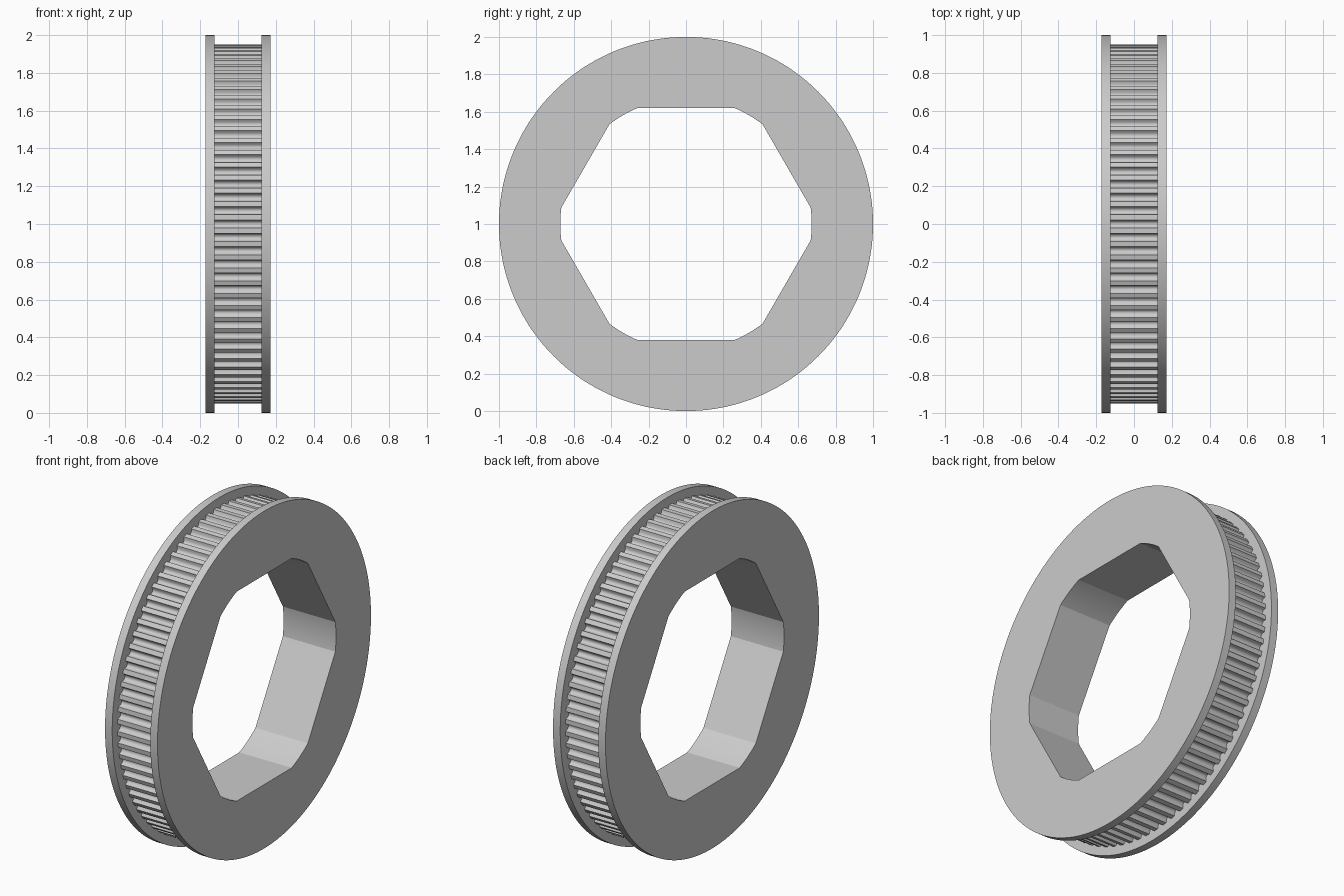
import bpy, bmesh
from math import sin, cos, pi, radians

cube = bpy.data.objects.get("Cube")
if cube:
    bpy.data.objects.remove(cube)

HALF, INNER = 0.172, 0.125      # outer and inner faces of the flanges
RIM, TIP, DEPTH = 1.0, 0.95, 0.027
FLAT, CORNER = 0.621, 0.672     # hexagonal bore with rounded corners
TEETH = 84

grey = bpy.data.materials.new("grey")
grey.use_nodes = True
colour = (0.6, 0.6, 0.6, 1)
grey.diffuse_color = colour
grey.node_tree.nodes["Principled BSDF"].inputs["Base Color"].default_value = colour


def ring_mesh(name, loops, closed, angle):
    """Skin a list of loops, each a list of (x, radius, angle from up)."""
    bm = bmesh.new()
    rows = [[bm.verts.new((x, r * sin(a), 1 + r * cos(a))) for x, r, a in loop]
            for loop in loops]
    n = len(rows[0])
    for k in range(len(rows) if closed else len(rows) - 1):
        a, b = rows[k], rows[(k + 1) % len(rows)]
        for i in range(n):
            j = (i + 1) % n
            bm.faces.new((a[i], a[j], b[j], b[i]))
    bmesh.ops.recalc_face_normals(bm, faces=bm.faces)
    mesh = bpy.data.meshes.new(name)
    bm.to_mesh(mesh)
    bm.free()
    mesh.materials.append(grey)
    obj = bpy.data.objects.new(name, mesh)
    bpy.context.collection.objects.link(obj)
    bpy.ops.object.select_all(action="DESELECT")
    obj.select_set(True)
    bpy.context.view_layer.objects.active = obj
    bpy.ops.object.shade_smooth_by_angle(angle=radians(angle))
    return obj


def bore(a):
    off = (a + pi / 6) % (pi / 3) - pi / 6
    return min(CORNER, FLAT / cos(off))


# Flanged spool: both flanges, core and hexagonal bore in one closed skin
angles = [2 * pi * i / 288 for i in range(288)]
section = [(-HALF, bore), (-HALF, RIM), (-INNER, RIM), (-INNER, 0.9),
           (INNER, 0.9), (INNER, RIM), (HALF, RIM), (HALF, bore)]
ring_mesh("flanged_spool",
          [[(x, r(a) if callable(r) else r, a) for a in angles] for x, r in section],
          True, 20)

# Toothed belt track: rounded grooves between narrow lands
pitch = 2 * pi / TEETH
groove = 0.62
track = []
for t in range(TEETH):
    for k in range(9):
        u = -1 + k / 4
        track.append(((t + u * groove / 2) * pitch,
                      TIP - DEPTH * max(0, 1 - u * u) ** 0.5))
ring_mesh("toothed_track",
          [[(x, r, a) for a, r in track] for x in (-INNER, INNER)], False, 50)
